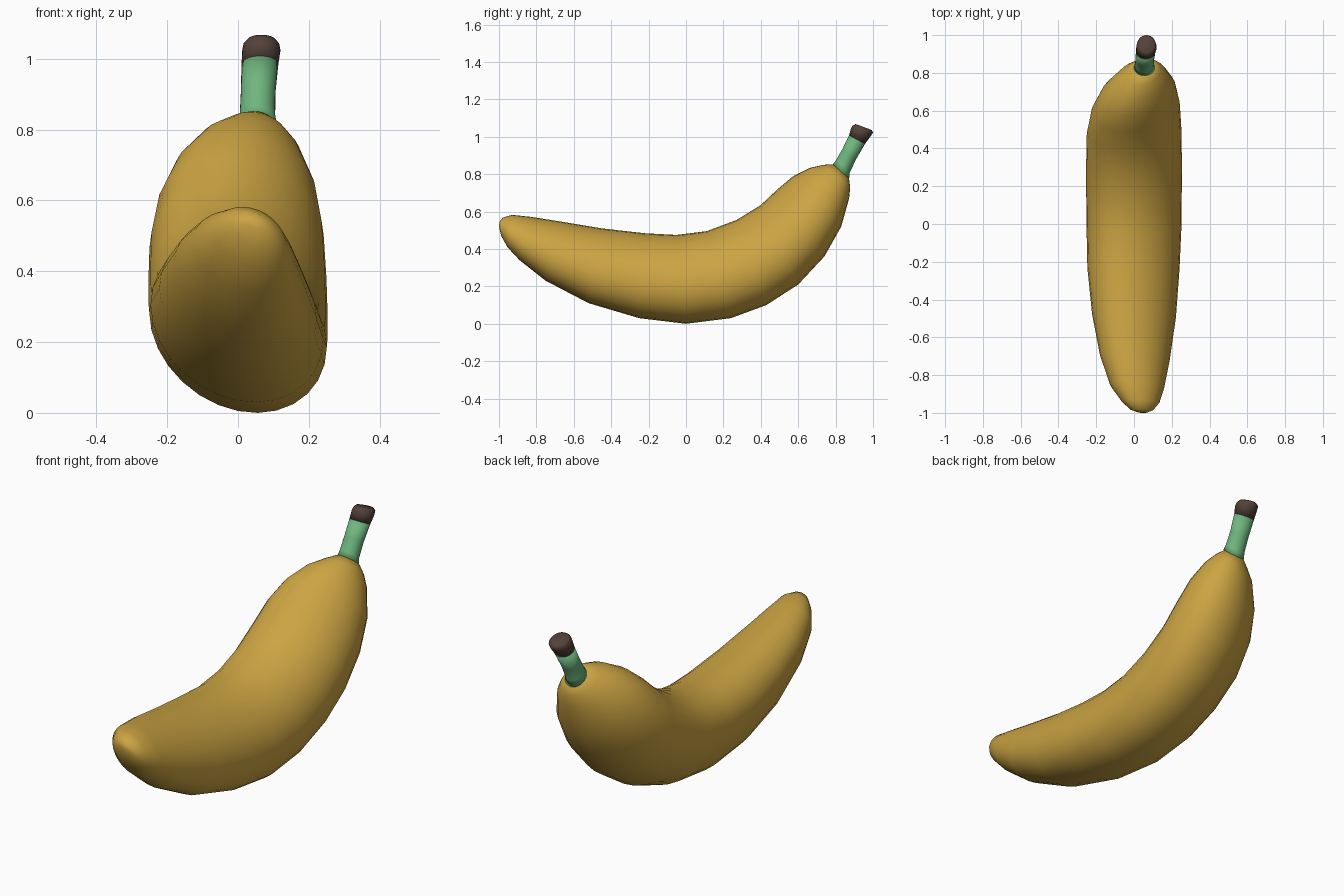
import bpy, bmesh, math

SIDES = 28


def material(name, rgb):
    m = bpy.data.materials.new(name)
    m.diffuse_color = (*rgb, 1)
    return m


def loft(name, sections, mat, skew):
    """Section: upper (y, z), lower (y, z), half width, centre x."""
    bm = bmesh.new()
    rings = []
    for uy, uz, ly, lz, w, cx in sections:
        cy, cz, vy, vz = (uy + ly) / 2, (uz + lz) / 2, (uy - ly) / 2, (uz - lz) / 2
        b = min(skew * w / math.hypot(vy, vz), 0.5)
        a = math.sqrt(1 - b * b)
        ring = []
        for i in range(SIDES):
            t = 2 * math.pi * i / SIDES
            s = a * math.sin(t) - b * math.cos(t)
            ring.append(bm.verts.new((cx + w * math.cos(t), cy + vy * s, cz + vz * s)))
        rings.append(ring)
    for r, q in zip(rings, rings[1:]):
        for i in range(SIDES):
            j = (i + 1) % SIDES
            bm.faces.new((r[i], r[j], q[j], q[i]))
    bm.faces.new(rings[0][::-1])
    bm.faces.new(rings[-1])
    bmesh.ops.recalc_face_normals(bm, faces=bm.faces)
    for f in bm.faces:
        f.smooth = True
    me = bpy.data.meshes.new(name)
    bm.to_mesh(me)
    bm.free()
    me.materials.append(mat)
    ob = bpy.data.objects.new(name, me)
    bpy.context.collection.objects.link(ob)
    return ob


yellow = material("ripe yellow", (0.60, 0.37, 0.055))
green = material("stem green", (0.16, 0.47, 0.21))
brown = material("stem end brown", (0.09, 0.053, 0.042))

# Curved body from blunt tip to neck
loft("banana_body", [
    (-0.997, 0.545, -1.0, 0.52, 0.022, 0.045),
    (-0.98, 0.568, -0.988, 0.47, 0.06, 0.042),
    (-0.93, 0.582, -0.955, 0.41, 0.10, 0.035),
    (-0.83, 0.572, -0.89, 0.34, 0.143, 0.017),
    (-0.66, 0.545, -0.75, 0.23, 0.185, 0.005),
    (-0.45, 0.51, -0.52, 0.11, 0.222, 0.0),
    (-0.22, 0.484, -0.25, 0.03, 0.244, -0.003),
    (-0.05, 0.475, 0.0, 0.0, 0.251, 0.0),
    (0.11, 0.495, 0.24, 0.03, 0.253, 0.0),
    (0.27, 0.555, 0.43, 0.10, 0.253, 0.0),
    (0.40, 0.635, 0.60, 0.21, 0.25, 0.0),
    (0.49, 0.72, 0.74, 0.36, 0.235, 0.007),
    (0.57, 0.787, 0.83, 0.52, 0.20, 0.02),
    (0.66, 0.833, 0.872, 0.67, 0.14, 0.035),
    (0.735, 0.85, 0.878, 0.73, 0.09, 0.05),
    (0.785, 0.852, 0.872, 0.775, 0.055, 0.055),
], yellow, 0.2)

# Green stem, slightly flared at the neck
loft("stem", [
    (0.785, 0.852, 0.872, 0.775, 0.055, 0.055),
    (0.802, 0.875, 0.876, 0.81, 0.05, 0.055),
    (0.835, 0.932, 0.91, 0.88, 0.049, 0.057),
    (0.872, 1.008, 0.957, 0.962, 0.052, 0.062),
], green, 0)

# Dark cut end of the stem
loft("stem_end", [
    (0.872, 1.008, 0.957, 0.962, 0.052, 0.062),
    (0.882, 1.045, 0.988, 1.003, 0.054, 0.066),
    (0.89, 1.059, 1.0, 1.022, 0.051, 0.066),
    (0.907, 1.068, 0.993, 1.036, 0.04, 0.066),
], brown, 0)
